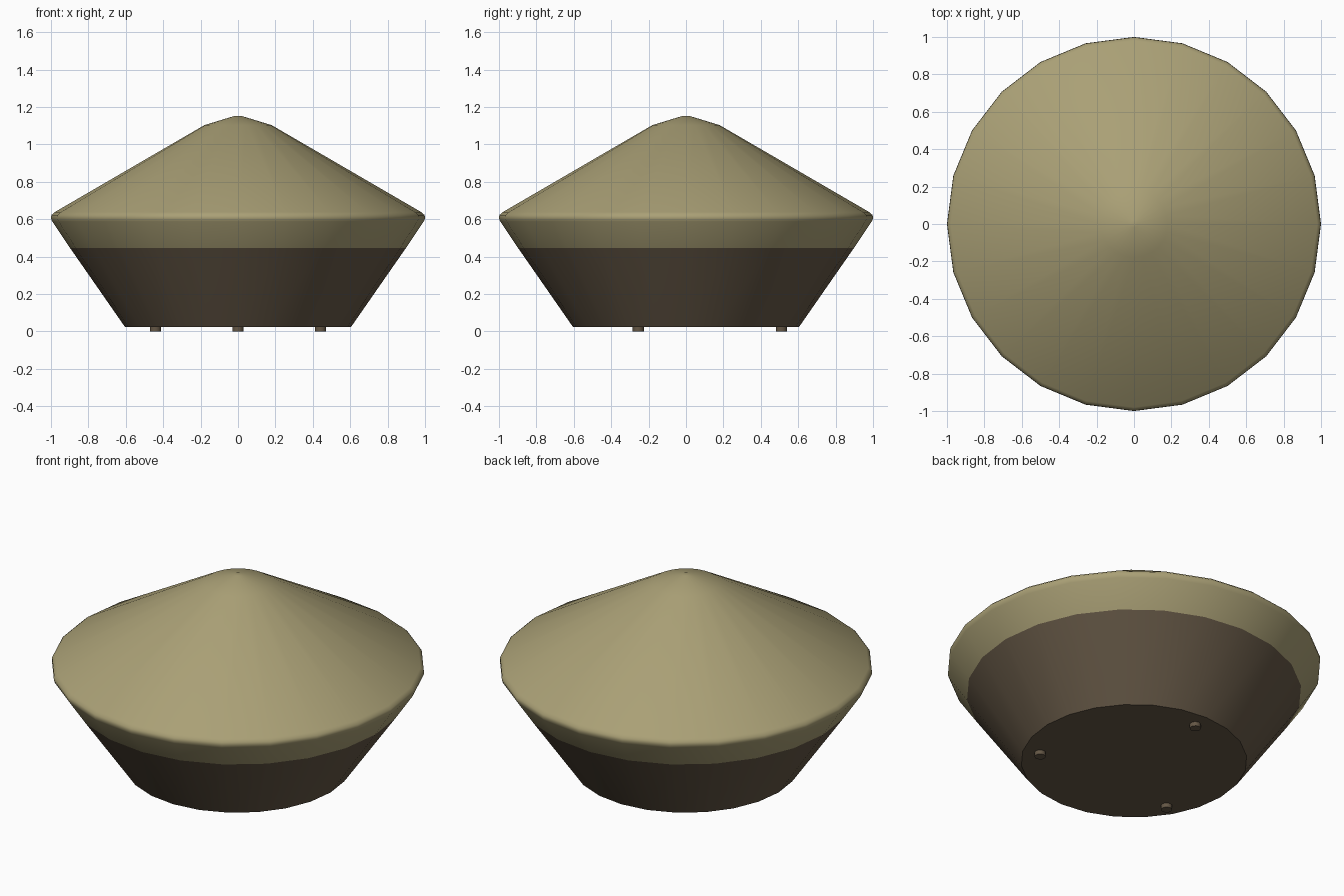
import bpy
import bmesh
import math

if "Cube" in bpy.data.objects:
    bpy.data.objects.remove(bpy.data.objects["Cube"])

SIDES = 24


def material(name, rgb):
    m = bpy.data.materials.new(name)
    m.diffuse_color = (*rgb, 1.0)
    m.use_nodes = True
    m.node_tree.nodes["Principled BSDF"].inputs["Base Color"].default_value = m.diffuse_color
    return m


tan = material("tan", (0.40, 0.35, 0.18))
brown = material("dark brown", (0.128, 0.095, 0.060))


def finish(bm, name, mats, angle=50):
    bmesh.ops.recalc_face_normals(bm, faces=bm.faces)
    mesh = bpy.data.meshes.new(name)
    bm.to_mesh(mesh)
    bm.free()
    for m in mats:
        mesh.materials.append(m)
    obj = bpy.data.objects.new(name, mesh)
    bpy.context.collection.objects.link(obj)
    bpy.context.view_layer.objects.active = obj
    obj.select_set(True)
    bpy.ops.object.shade_smooth_by_angle(angle=math.radians(angle))
    obj.select_set(False)
    return obj


# Body: one lathed profile from the floor up over the rim to the peak
profile = [(0.605, 0.025), (0.897, 0.445), (0.993, 0.588), (1.0, 0.604),
           (0.998, 0.622), (0.980, 0.638), (0.18, 1.103), (0.02, 1.152)]
bm = bmesh.new()
rings = []
for r, z in profile:
    rings.append([bm.verts.new((r * math.cos(math.tau * i / SIDES),
                                r * math.sin(math.tau * i / SIDES), z))
                  for i in range(SIDES)])
for low, high in zip(rings, rings[1:]):
    for i in range(SIDES):
        j = (i + 1) % SIDES
        bm.faces.new((low[i], low[j], high[j], high[i]))
bm.faces.new(rings[0])
bm.faces.new(rings[-1])
# Brown lower wall and underside, tan above
for f in bm.faces:
    f.material_index = 1 if f.calc_center_median().z < 0.44 else 0
finish(bm, "lampshade_body", (tan, brown))

# Three small round feet
for k in range(3):
    a = math.radians(90 + 120 * k)
    bm = bmesh.new()
    bmesh.ops.create_cone(bm, cap_ends=True, segments=12, radius1=0.03,
                          radius2=0.03, depth=0.03)
    bmesh.ops.translate(bm, verts=bm.verts,
                        vec=(0.51 * math.cos(a), 0.51 * math.sin(a), 0.015))
    finish(bm, f"foot_{k + 1}", (brown,))
